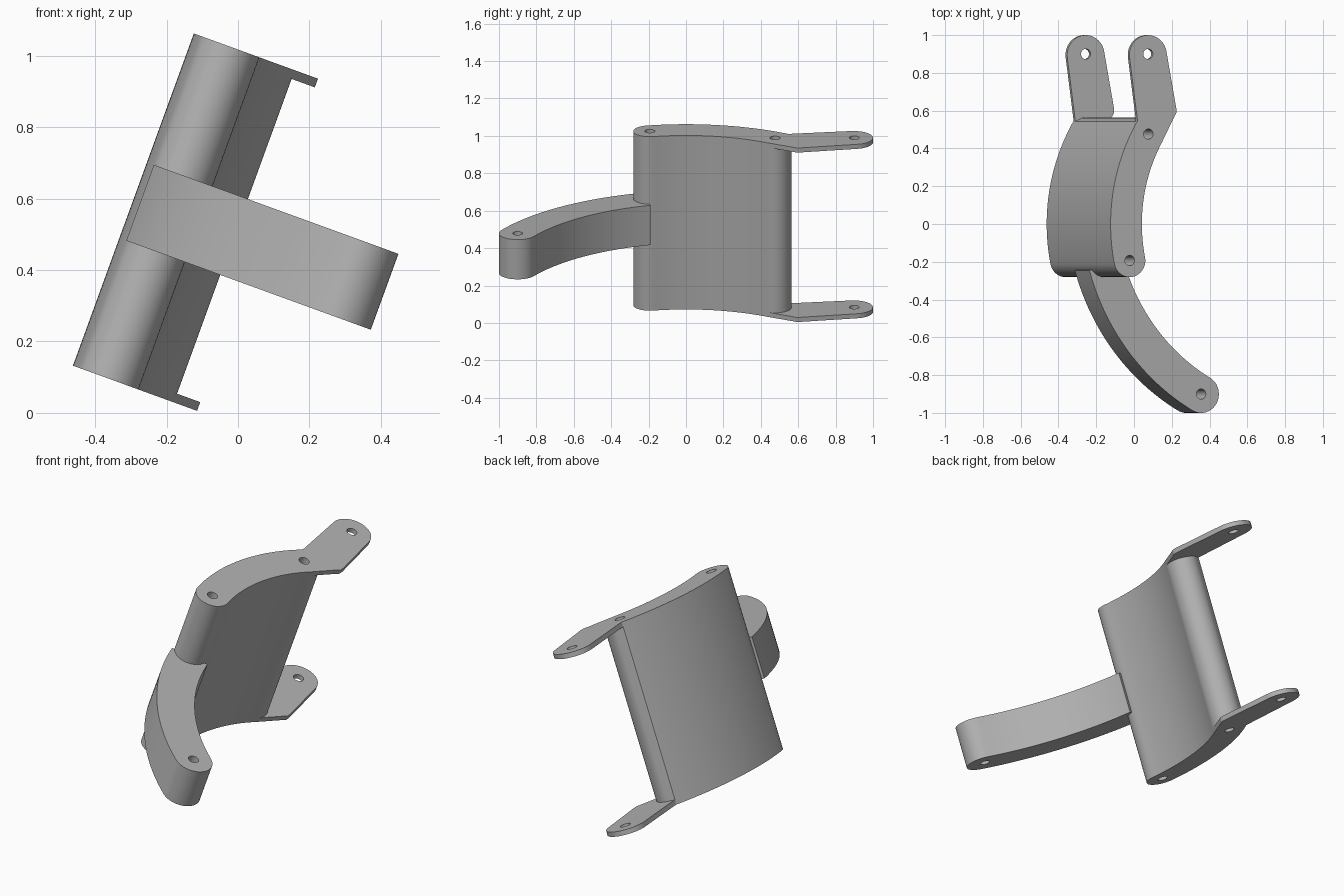
import bpy, bmesh
from math import sin, cos, radians, pi
from mathutils import Matrix

if "Cube" in bpy.data.objects:
    bpy.data.objects.remove(bpy.data.objects["Cube"], do_unlink=True)

grey = bpy.data.materials.new("plain grey")
grey.use_nodes = True
colour = (0.45, 0.45, 0.45, 1)
grey.diffuse_color = colour
grey.node_tree.nodes["Principled BSDF"].inputs["Base Color"].default_value = colour

TILT = Matrix.Translation((0, 0, -0.036)) @ Matrix.Rotation(radians(20), 4, 'Y')
HEIGHT, PLATE = 0.99, 0.026


def arc(cx, cy, r, a0, a1, n=24):
    """Points along an arc, angles in degrees."""
    steps = [radians(a0 + (a1 - a0) * i / n) for i in range(n + 1)]
    return [(cx + r * cos(a), cy + r * sin(a)) for a in steps]


def circle(c, r=0.027):
    return arc(*c, r, 0, 345, 23)


def prism(name, outline, holes, z0, z1):
    """Extrude an outline with round holes between two heights, then tilt it."""
    curve = bpy.data.curves.new(name, 'CURVE')
    curve.dimensions = '2D'
    curve.fill_mode = 'BOTH'
    curve.extrude = (z1 - z0) / 2
    for pts in [outline] + [circle(h) for h in holes]:
        s = curve.splines.new('POLY')
        s.points.add(len(pts) - 1)
        for p, (x, y) in zip(s.points, pts):
            p.co = (x, y, 0, 1)
        s.use_cyclic_u = True
    ob = bpy.data.objects.new(name, curve)
    bpy.context.collection.objects.link(ob)
    bpy.ops.object.select_all(action='DESELECT')
    ob.select_set(True)
    bpy.context.view_layer.objects.active = ob
    bpy.ops.object.convert(target='MESH')
    ob = bpy.context.view_layer.objects.active
    bm = bmesh.new()
    bm.from_mesh(ob.data)
    bmesh.ops.remove_doubles(bm, verts=bm.verts, dist=1e-5)
    bmesh.ops.recalc_face_normals(bm, faces=bm.faces)
    bm.transform(TILT @ Matrix.Translation((0, 0, (z0 + z1) / 2)))
    bm.to_mesh(ob.data)
    bm.free()
    ob.data.materials.clear()
    ob.data.materials.append(grey)
    bpy.ops.object.shade_smooth_by_angle(angle=radians(25))
    return ob


# Curved shell: a bent band with rounded ends
CX, R, HALF = 0.566, 0.97, 0.088
LOW, HIGH = 11.5, 29.4
front_pin = (CX - R * cos(radians(LOW)), -R * sin(radians(LOW)))
back_pin = (CX - R * cos(radians(HIGH)), R * sin(radians(HIGH)))
lug_pin = (-0.281, 0.9)

outer = arc(CX, 0, R + HALF, 180 - HIGH - 1.5, 180 + LOW, 40)
front_cap = arc(*front_pin, HALF, 180 + LOW, 360 + LOW)[1:-1]
inner = arc(CX, 0, R - HALF, 180 + LOW, 180 - HIGH, 40)
back_cap = arc(*back_pin, HALF, -HIGH, 105)[1:]
side = outer + front_cap + inner
prism("curved_shell", side + back_cap, [front_pin, back_pin], PLATE, HEIGHT - PLATE)

# End plates: same band with a lug reaching backwards
lug = [(-0.135, 0.565), (-0.122, 0.588), (-0.122, 0.612)]
lug += arc(-0.281, 0.895, 0.105, 9, 189) + [(-0.342, 0.56)]
for name, z in (("bottom_plate", 0), ("top_plate", HEIGHT - PLATE)):
    prism(name, side + lug, [front_pin, back_pin, lug_pin], z, z + PLATE)

# Curved arm from the middle of the shell, rounded at its tip
AX, AY, AR, AH, A0, A1 = 0.735, 0.1, 1.155, 0.1, 16, 60
tip = (AX - AR * cos(radians(A1)), AY - AR * sin(radians(A1)))
arm = arc(AX, AY, AR + AH, 180 + A0, 180 + A1, 32)
arm += arc(*tip, AH, 180 + A1, 360 + A1)[1:-1]
arm += arc(AX, AY, AR - AH, 180 + A1, 180 + A0, 32)
prism("curved_arm", arm, [tip], 0.38, 0.606)
